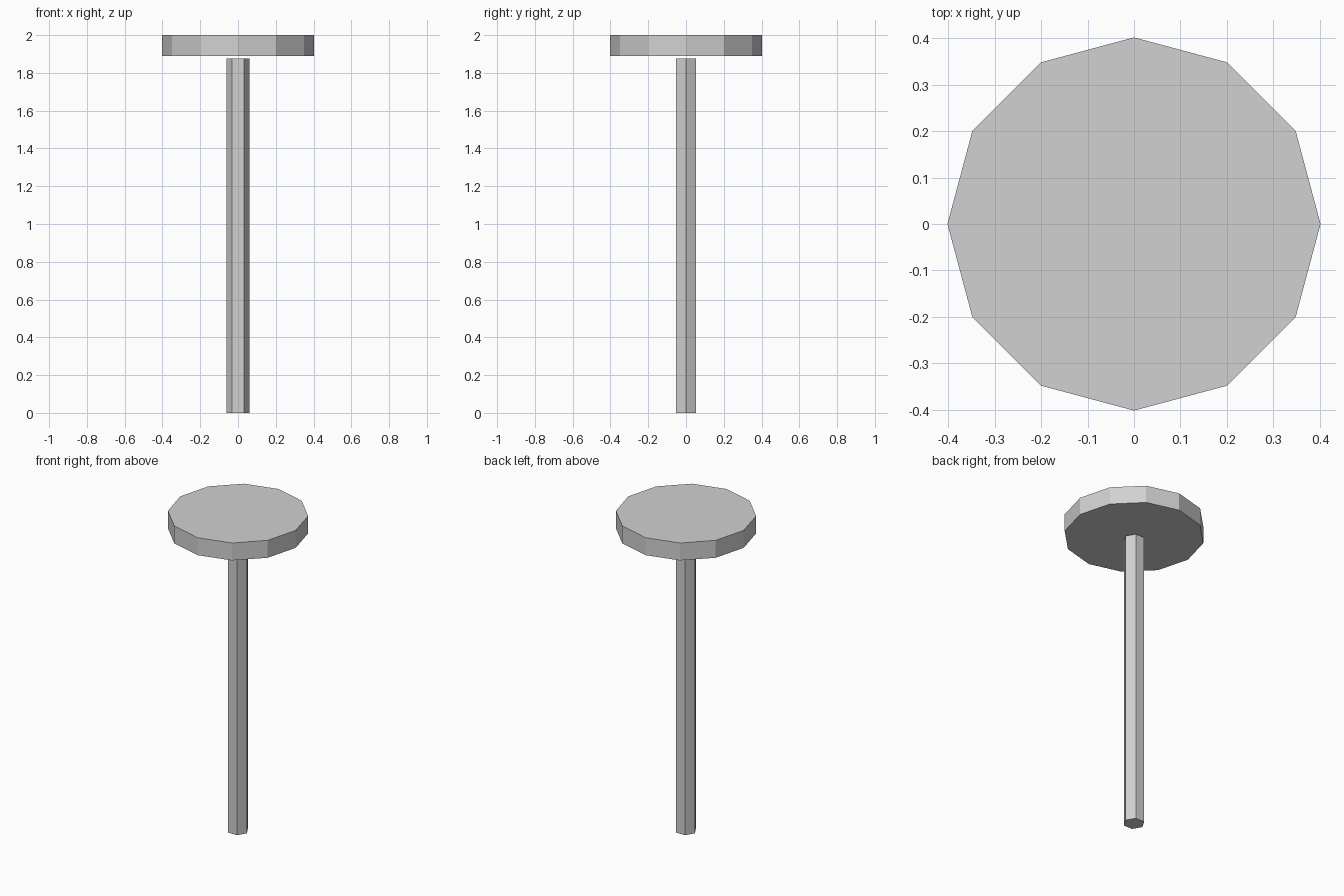
import bpy
import bmesh
from math import cos, sin, tau

cube = bpy.data.objects.get("Cube")
if cube:
    bpy.data.objects.remove(cube, do_unlink=True)

# Single plain grey material
GREY = (0.64, 0.64, 0.64, 1)
grey = bpy.data.materials.new("light grey")
grey.use_nodes = True
grey.diffuse_color = GREY
bsdf = next(n for n in grey.node_tree.nodes if n.type == 'BSDF_PRINCIPLED')
bsdf.inputs["Base Color"].default_value = GREY


def prism(name, sides, radius, bottom, top):
    """Flat-shaded closed prism with its first corner on +x."""
    bm = bmesh.new()
    angles = [tau * i / sides for i in range(sides)]
    base = bm.faces.new([bm.verts.new((radius * cos(a), radius * sin(a), bottom))
                         for a in angles])
    result = bmesh.ops.extrude_face_region(bm, geom=[base], use_keep_orig=True)
    raised = [g for g in result["geom"] if isinstance(g, bmesh.types.BMVert)]
    bmesh.ops.translate(bm, verts=raised, vec=(0, 0, top - bottom))
    bmesh.ops.recalc_face_normals(bm, faces=bm.faces)
    mesh = bpy.data.meshes.new(name)
    bm.to_mesh(mesh)
    bm.free()
    mesh.materials.append(grey)
    obj = bpy.data.objects.new(name, mesh)
    bpy.context.collection.objects.link(obj)
    return obj


# Slim hexagonal post, ending just short of the disc
prism("post", 6, 0.062, 0, 1.875)

# Twelve-sided disc on top
prism("top_disc", 12, 0.402, 1.89, 2)
